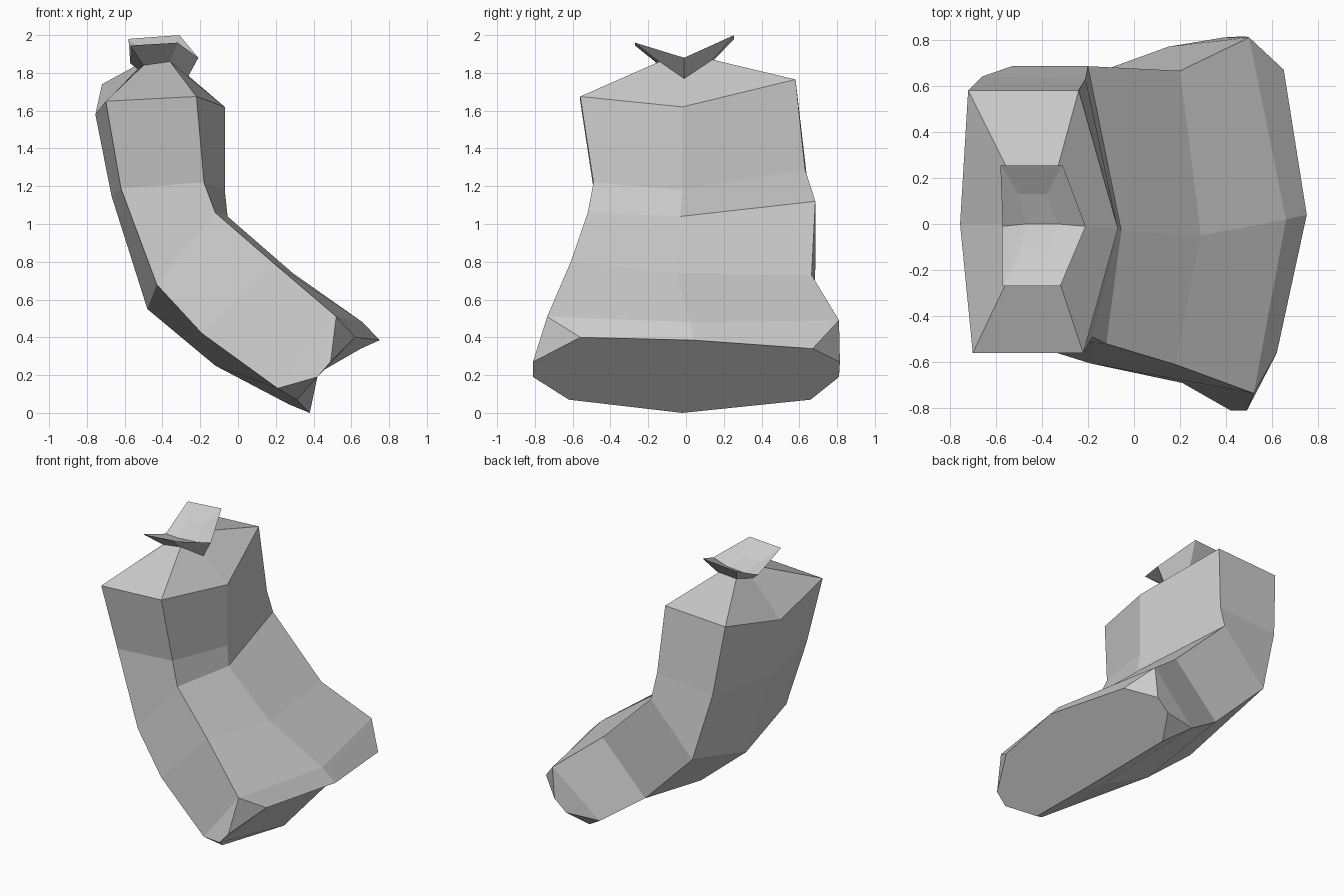
import bpy
import bmesh

cube = bpy.data.objects.get("Cube")
if cube:
    bpy.data.objects.remove(cube, do_unlink=True)

grey = bpy.data.materials.new("plain grey")
grey.use_nodes = True
grey.diffuse_color = (0.6, 0.6, 0.6, 1)
grey.node_tree.nodes["Principled BSDF"].inputs["Base Color"].default_value = (0.6, 0.6, 0.6, 1)


def add_ring(bm, points):
    return [bm.verts.new(p) for p in points]


def bridge(bm, a, b):
    n = len(a)
    for i in range(n):
        j = (i + 1) % n
        bm.faces.new((a[i], a[j], b[j], b[i]))


def finish(bm, name):
    bmesh.ops.recalc_face_normals(bm, faces=bm.faces)
    mesh = bpy.data.meshes.new(name)
    bm.to_mesh(mesh)
    bm.free()
    mesh.materials.append(grey)
    obj = bpy.data.objects.new(name, mesh)
    bpy.context.collection.objects.link(obj)
    return obj


# Ring order: front left edge, front right edge, middle right, back right, back left, middle left
pinch = [(-.50, -.14, 1.84), (-.36, -.14, 1.86), (-.27, -.01, 1.77),
         (-.36, .14, 1.87), (-.50, .14, 1.86), (-.53, 0, 1.82)]
sections = [
    pinch,
    [(-.70, -.56, 1.65), (-.22, -.56, 1.675), (-.07, -.02, 1.62),
     (-.24, .58, 1.765), (-.72, .58, 1.74), (-.755, 0, 1.58)],
    [(-.62, -.49, 1.19), (-.18, -.49, 1.22), (-.07, -.02, 1.18),
     (-.21, .63, 1.29), (-.66, .64, 1.25), (-.67, 0, 1.15)],
    [(-.43, -.53, .68), (-.12, -.52, 1.06), (-.055, -.03, 1.04),
     (-.20, .685, 1.12), (-.53, .685, .77), (-.48, 0, .55)],
    [(-.19, -.605, .42), (.18, -.61, .80), (.29, -.05, .74),
     (.20, .665, .73), (-.14, .665, .38), (-.12, 0, .25)],
    [(.21, -.69, .13), (.52, -.735, .51), (.66, .02, .48),
     (.50, .81, .49), (.15, .77, .18), (.27, 0, .045)],
]

# Bent sack body
bm = bmesh.new()
rings = [add_ring(bm, s) for s in sections]
for upper, lower in zip(rings, rings[1:]):
    bridge(bm, upper, lower)

# Bevelled flat bottom
fl, fr, mr, br, bl, ml = rings[-1]
cap = add_ring(bm, [
    (.31, -.62, .07), (.42, -.81, .19), (.49, -.81, .27), (.62, -.56, .40), (.75, .04, .385),
    (.65, .67, .34), (.48, .815, .27), (.39, .81, .19), (.31, .66, .07), (.38, -.02, 0)])
for face in [
    (fl, fr, cap[2], cap[1]), (fr, cap[3], cap[2]), (fl, cap[1], cap[0]),
    (fr, mr, cap[4], cap[3]), (mr, br, cap[5], cap[4]),
    (br, bl, cap[7], cap[6]), (br, cap[6], cap[5]), (bl, cap[8], cap[7]),
    (bl, ml, cap[9], cap[8]), (ml, fl, cap[0], cap[9]),
]:
    bm.faces.new(face)
bm.faces.new(cap)
finish(bm, "sack_body")

# Flared mouth with a sunken floor
bm = bmesh.new()
neck = add_ring(bm, pinch)
rim = add_ring(bm, [(-.57, -.27, 1.945), (-.32, -.27, 1.96), (-.21, -.01, 1.88),
                    (-.31, .255, 2.0), (-.58, .255, 1.98), (-.57, -.01, 1.85)])
floor = add_ring(bm, [(-.50, -.13, 1.88), (-.38, -.13, 1.89), (-.33, 0, 1.85),
                      (-.38, .13, 1.91), (-.50, .13, 1.90), (-.47, 0, 1.84)])
bridge(bm, neck, rim)
bridge(bm, rim, floor)
bm.faces.new((floor[0], floor[1], floor[2], floor[5]))
bm.faces.new((floor[5], floor[2], floor[3], floor[4]))
finish(bm, "sack_mouth")
